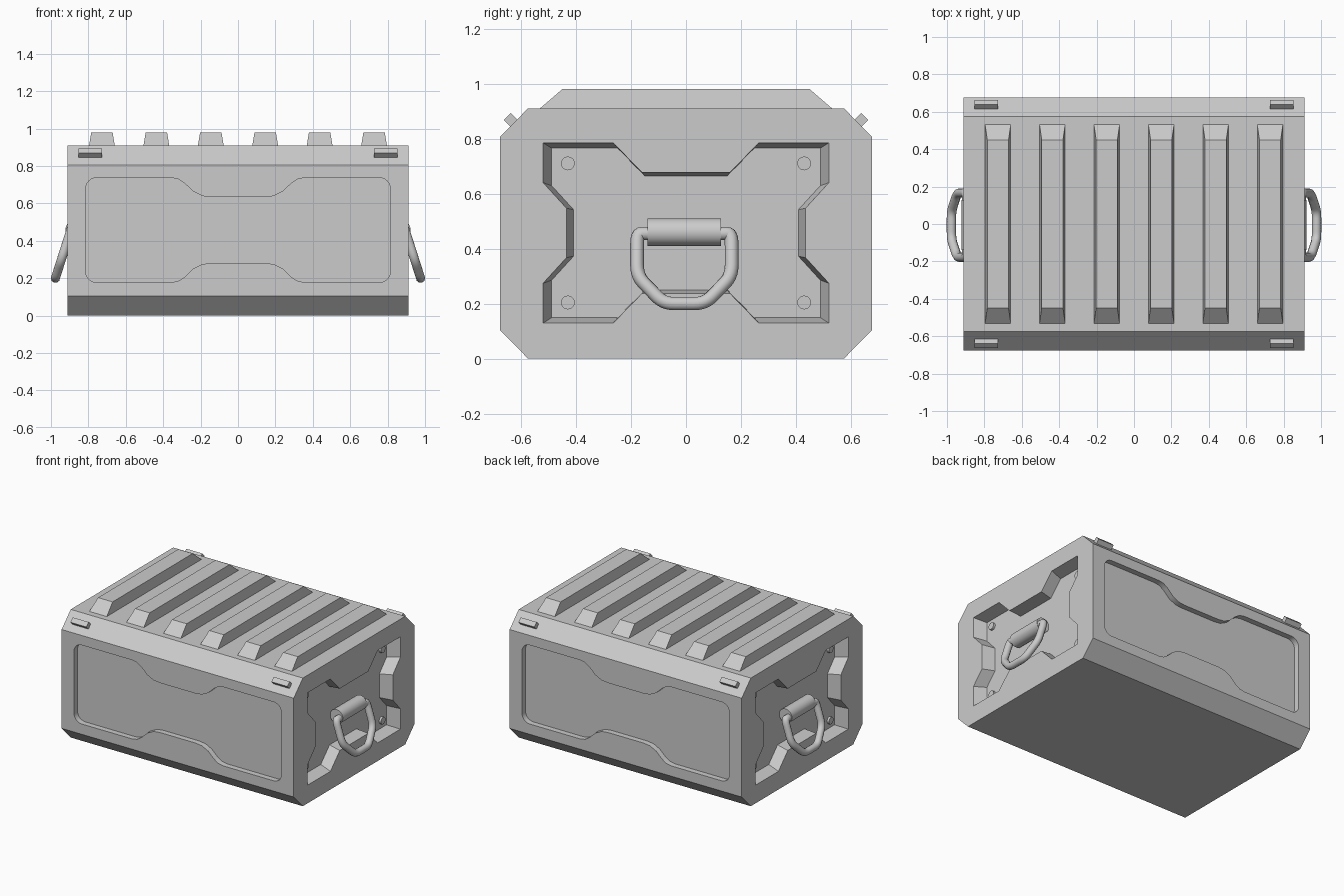
import bpy, bmesh
from math import radians, sin, cos, pi
from mathutils import Vector, Matrix

cube = bpy.data.objects.get("Cube")
if cube:
    bpy.data.objects.remove(cube, do_unlink=True)

grey = bpy.data.materials.new("light_grey")
grey.use_nodes = True
COLOUR = (0.6, 0.6, 0.6, 1)
grey.diffuse_color = COLOUR
grey.node_tree.nodes["Principled BSDF"].inputs["Base Color"].default_value = COLOUR


def activate(ob):
    bpy.ops.object.select_all(action='DESELECT')
    ob.select_set(True)
    bpy.context.view_layer.objects.active = ob


def finish(name, bm, smooth=False):
    bmesh.ops.recalc_face_normals(bm, faces=bm.faces)
    mesh = bpy.data.meshes.new(name)
    bm.to_mesh(mesh)
    bm.free()
    mesh.materials.append(grey)
    ob = bpy.data.objects.new(name, mesh)
    bpy.context.collection.objects.link(ob)
    if smooth:
        activate(ob)
        bpy.ops.object.shade_smooth_by_angle(angle=radians(30))
    return ob


def loft(name, rings):
    """Closed solid through rings with equal point counts."""
    bm = bmesh.new()
    loops = [[bm.verts.new(p) for p in ring] for ring in rings]
    bm.faces.new(loops[0])
    bm.faces.new(loops[-1])
    for a, b in zip(loops, loops[1:]):
        for i in range(len(a)):
            j = (i + 1) % len(a)
            bm.faces.new((a[i], a[j], b[j], b[i]))
    return finish(name, bm)


def four_way(quarter):
    """Mirror a top-to-right quarter outline into a full loop."""
    back = quarter[::-1]
    return (quarter + [(u, -w) for u, w in back]
            + [(-u, -w) for u, w in quarter] + [(-u, w) for u, w in back])


def cylinder(name, matrix, radius, depth, segments):
    bm = bmesh.new()
    bmesh.ops.create_cone(bm, cap_ends=True, segments=segments, radius1=radius,
                          radius2=radius, depth=depth, matrix=matrix)
    return finish(name, bm, True)


HALF_X, HALF_Y, HEIGHT = 0.912, 0.677, 0.91
FLOOR_X, MID_Z = 0.825, 0.457

# Case body: chamfered section run along x
section = four_way([(0.575, HEIGHT / 2), (HALF_Y, HEIGHT / 2 - 0.104)])
body = loft("case_body", [[(x, y, z + HEIGHT / 2) for y, z in section]
                          for x in (-HALF_X, HALF_X)])

# Recess outlines for the long sides and the ends
corner = [(0.755 + 0.06 * sin(a), 0.22 + 0.06 * cos(a))
          for a in (i * pi / 12 for i in range(7))]
side_outline = four_way([(0.14, 0.176), (0.19, 0.182), (0.24, 0.207),
                         (0.285, 0.25), (0.32, 0.273), (0.36, 0.28)] + corner)
end_outline = four_way([(0.16, 0.22), (0.265, 0.328), (0.52, 0.328),
                        (0.52, 0.183), (0.435, 0.09)])

cutters = []
for s in (-1, 1):
    cutters.append(loft("side_cutter", [[(u, s * y, MID_Z + w) for u, w in side_outline]
                                        for y in (0.8, HALF_Y - 0.04)]))
    cutters.append(loft("end_cutter", [[(s * x, u * k, MID_Z + w * k) for u, w in end_outline]
                                       for x, k in ((1.1, 1), (HALF_X, 1), (FLOOR_X, 0.94))]))
activate(body)
for cutter in cutters:
    mod = body.modifiers.new("recess", 'BOOLEAN')
    mod.operation = 'DIFFERENCE'
    mod.solver = 'EXACT'
    mod.object = cutter
    bpy.ops.object.modifier_apply(modifier=mod.name)
    bpy.data.objects.remove(cutter, do_unlink=True)
bpy.ops.object.shade_smooth_by_angle(angle=radians(30))

# Lid ribs
for i in range(6):
    cx = (i - 2.5) * 0.291
    loft("lid_rib", [[(cx + u * hx, v * hy, z) for u, v in ((-1, -1), (1, -1), (1, 1), (-1, 1))]
                     for hx, hy, z in ((0.069, 0.535, HEIGHT - 0.003), (0.057, 0.45, 0.98))])

# Latch blocks on the upper chamfers
for sx in (-1, 1):
    for sy in (-1, 1):
        bm = bmesh.new()
        bmesh.ops.create_cube(bm, size=1, matrix=(
            Matrix.Translation((sx * 0.79, sy * 0.628, 0.858))
            @ Matrix.Rotation(radians(-45 * sy), 4, 'X')
            @ Matrix.Diagonal((0.125, 0.036, 0.064, 1))))
        finish("latch_block", bm)

# End handles, hinges and bolts
half = [(-0.11, 0.455), (-0.172, 0.455), (-0.172, 0.3), (-0.075, 0.2)]
path = [Vector(p) for p in half + [(-u, z) for u, z in half[::-1]]]
dense = [path[0]]
for a, b in zip(path, path[1:]):
    dense += [(a + b) / 2, b]

for s in (-1, 1):
    curve = bpy.data.curves.new("handle_loop", 'CURVE')
    curve.dimensions = '3D'
    curve.bevel_depth = 0.025
    curve.bevel_resolution = 3
    curve.use_fill_caps = True
    spline = curve.splines.new('NURBS')
    spline.points.add(len(dense) - 1)
    for pt, (y, z) in zip(spline.points, dense):
        pt.co = (s * (0.893 + (0.46 - z) * 0.32), y - 0.006, z, 1)
    spline.order_u = 3
    spline.use_endpoint_u = True
    spline.resolution_u = 5
    handle = bpy.data.objects.new("handle_loop", curve)
    bpy.context.collection.objects.link(handle)
    curve.materials.append(grey)
    activate(handle)
    bpy.ops.object.convert(target='MESH')
    bpy.ops.object.shade_smooth_by_angle(angle=radians(40))

    cylinder("handle_hinge", Matrix.Translation((s * 0.872, -0.006, 0.46))
             @ Matrix.Rotation(pi / 2, 4, 'X'), 0.05, 0.268, 32)
    for y in (-0.43, 0.43):
        for z in (-0.253, 0.253):
            cylinder("corner_bolt", Matrix.Translation((s * FLOOR_X, y, MID_Z + z))
                     @ Matrix.Rotation(pi / 2, 4, 'Y'), 0.025, 0.03, 20)
